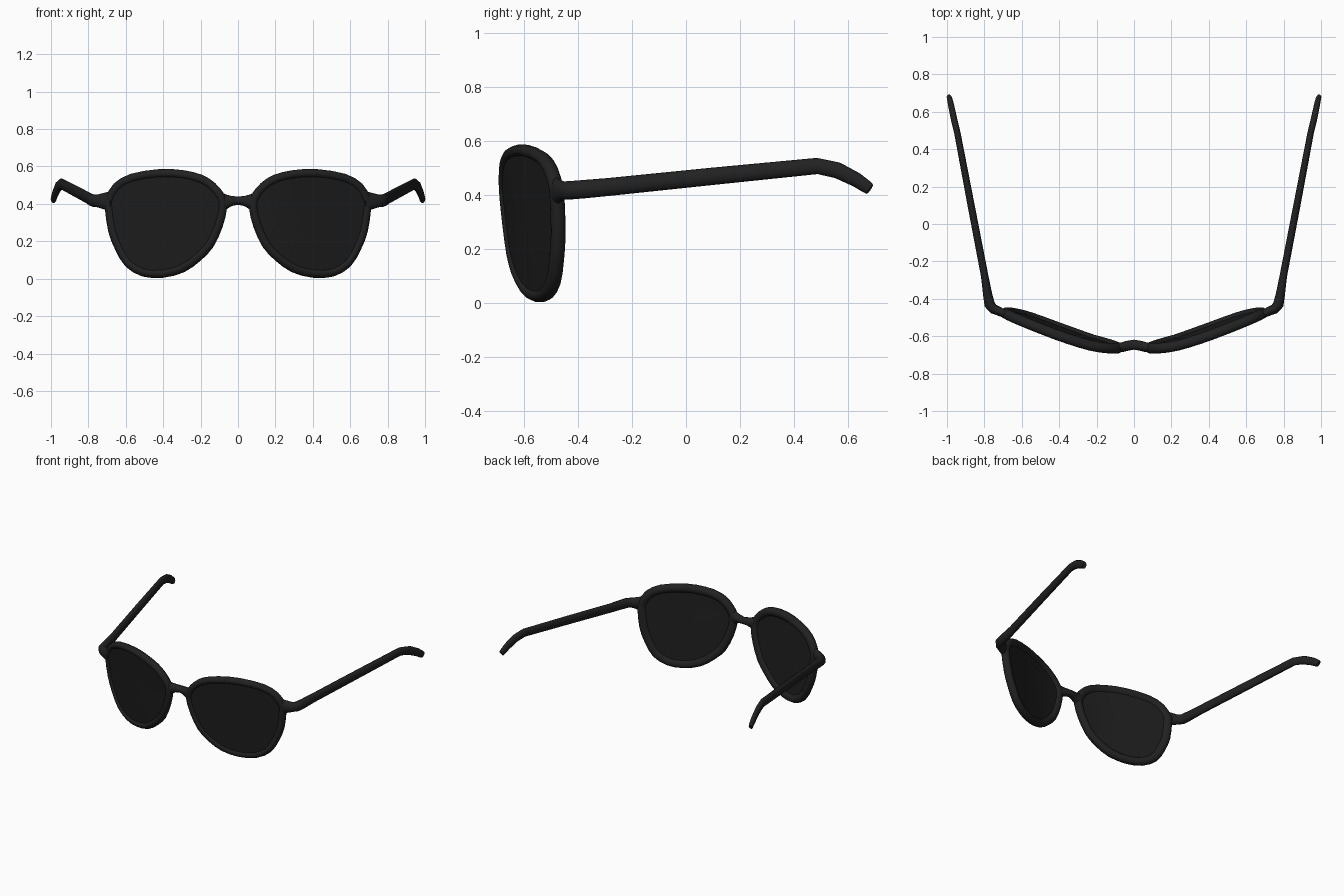
import bpy, bmesh, math
from mathutils import Vector

if "Cube" in bpy.data.objects:
    bpy.data.objects.remove(bpy.data.objects["Cube"])


def material(name, v):
    m = bpy.data.materials.new(name)
    m.diffuse_color = (v, v, v, 1)
    m.use_nodes = True
    m.node_tree.nodes["Principled BSDF"].inputs["Base Color"].default_value = m.diffuse_color
    return m


FRAME = material("black frame", 0.0155)
LENS = material("dark lens", 0.0125)

# outer outline of one rim, front view (x, z)
OUTLINE = [(.711, .38), (.693, .254), (.656, .156), (.600, .065), (.51, .012), (.40, .005),
           (.29, .034), (.201, .096), (.133, .168), (.083, .275), (.058, .38), (.072, .45),
           (.123, .512), (.19, .555), (.29, .58), (.42, .586), (.575, .56), (.664, .507), (.709, .43)]
# front wrap curve seen from the top (x, y)
WRAP = [(0, -.669), (.08, -.666), (.22, -.646), (.41, -.583), (.6, -.51), (.8, -.437)]


def smooth_loop(pts):
    """Add a curved midpoint between neighbours of a closed outline."""
    out, n = [], len(pts)
    for i in range(n):
        a, b, c, d = (Vector(pts[(i + k) % n]) for k in (-1, 0, 1, 2))
        out += [tuple(b), tuple((b + c) * .5625 - (a + d) * .0625)]
    return out


OUTLINE = smooth_loop(OUTLINE)


def wrap_y(x):
    for (x0, y0), (x1, y1) in zip(WRAP, WRAP[1:]):
        if x <= x1:
            return y0 + (y1 - y0) * (x - x0) / (x1 - x0)
    return WRAP[-1][1]


def place(x, z, d):
    """Point on the wrapped, slightly tilted front, pushed back by d."""
    a, b = max(x - .06, 0), x + .06
    s = (wrap_y(b) - wrap_y(a)) / (b - a)
    k = d / math.hypot(s, 1)
    y = (wrap_y(a) + wrap_y(b) + 2 * wrap_y(x)) / 4 if x > .06 else wrap_y(x)
    return Vector((x - s * k, y + (.4 - z) * .08 + k, z))


def inset(pts, w):
    """Move a clockwise outline inwards by w."""
    out = []
    for i, p in enumerate(pts):
        a, b = Vector(pts[i - 1]), Vector(pts[(i + 1) % len(pts)])
        t = (b - a).normalized()
        out.append((p[0] + t.y * w, p[1] - t.x * w))
    return out


def loft(name, rings, mat, mirror=True, closed=False):
    """Skin a list of equal point rings."""
    bm = bmesh.new()
    vs = [[bm.verts.new(p) for p in r] for r in rings]
    n = len(vs[0])
    for i in range(len(vs) if closed else len(vs) - 1):
        a, b = vs[i], vs[(i + 1) % len(vs)]
        for j in range(n):
            k = (j + 1) % n
            bm.faces.new((a[j], a[k], b[k], b[j]))
    if not closed:
        bm.faces.new(vs[0])
        bm.faces.new(vs[-1])
    bmesh.ops.recalc_face_normals(bm, faces=bm.faces)
    me = bpy.data.meshes.new(name)
    bm.to_mesh(me)
    bm.free()
    me.materials.append(mat)
    ob = bpy.data.objects.new(name, me)
    bpy.context.collection.objects.link(ob)
    if mirror:
        ob.modifiers.new("Mirror", 'MIRROR').use_mirror_merge = False
    bpy.ops.object.select_all(action='DESELECT')
    ob.select_set(True)
    bpy.context.view_layer.objects.active = ob
    bpy.ops.object.shade_smooth_by_angle(angle=math.radians(60))
    return ob


def tube(name, path, mirror=True, sides=10):
    """Path of (x, y, z, half width, half height) swept with an oval section."""
    pts = [Vector(p[:3]) for p in path]
    rings = []
    for i, p in enumerate(path):
        t = (pts[min(i + 1, len(pts) - 1)] - pts[max(i - 1, 0)]).normalized()
        side = t.cross(Vector((0, 0, 1))).normalized()
        up = side.cross(t)
        ring = []
        for k in range(sides):
            a = 2 * math.pi * (k + .5) / sides
            ring.append(pts[i] + side * p[3] * math.cos(a) + up * p[4] * math.sin(a))
        rings.append(ring)
    return loft(name, rings, FRAME, mirror)


# rims: section given as (inset from outline, depth)
SECTION = [(0, -.004), (.006, -.018), (.02, -.026), (.034, -.024), (.044, -.012),
           (.054, .012), (.043, .024), (.026, .029), (.009, .024), (.001, .010)]
loft("rim", [[place(x, z, d) for x, z in inset(OUTLINE, w)] for w, d in SECTION],
     FRAME, closed=True)

# lenses: thin wrapped discs with front and back skins
edge = inset(OUTLINE, .039)
cx, cz = .40, .32
scales = [.03, .35, .7, 1]
lens_rings = [[place(cx + (x - cx) * s, cz + (z - cz) * s, d) for x, z in edge]
              for s, d in [(s, -.015) for s in scales] + [(s, .012) for s in reversed(scales)]]
loft("lens", lens_rings, LENS)

# nose bridge
half = [(.085, -.660, .41, .026, .052), (.06, -.658, .413, .027, .038),
        (.035, -.651, .416, .028, .027)]
tube("bridge", [(-x, y, z, w, h) for x, y, z, w, h in half]
     + [(0, -.645, .417, .028, .022)] + half[::-1], mirror=False)

# temple arms with hinge corner and bent ear tip
tube("temple_arm", [
    (.675, -.487, .412, .022, .060), (.710, -.472, .415, .024, .046),
    (.752, -.454, .416, .028, .034), (.772, -.430, .417, .030, .034),
    (.782, -.38, .421, .026, .034), (.798, -.28, .43, .021, .033),
    (.871, .1, .469, .020, .032), (.944, .485, .507, .018, .030),
    (.962, .56, .491, .018, .030), (.977, .63, .456, .017, .027),
    (.985, .668, .430, .015, .024), (.989, .680, .421, .013, .021)])
